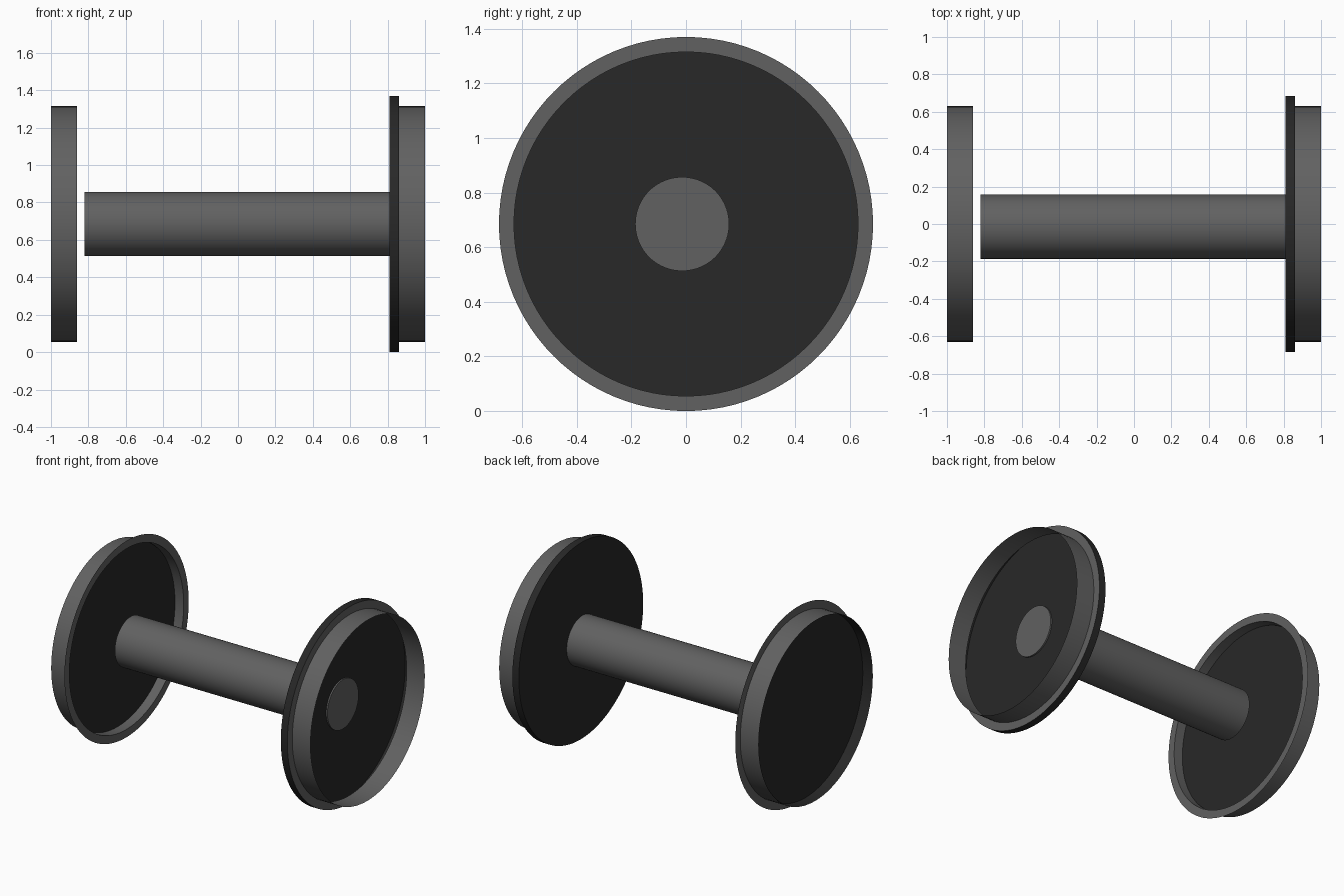
import bpy
import bmesh
from math import cos, sin, tau, radians

SIDES = 96
CENTRE_Z = 0.685
FLANGE_R, TREAD_R, AXLE_R = 0.685, 0.63, 0.172

old = bpy.data.objects.get("Cube")
if old:
    bpy.data.objects.remove(old, do_unlink=True)


def make_material(name, value):
    mat = bpy.data.materials.new(name)
    colour = (value, value, value, 1)
    mat.diffuse_color = colour
    mat.use_nodes = True
    bsdf = next(n for n in mat.node_tree.nodes if n.type == 'BSDF_PRINCIPLED')
    bsdf.inputs["Base Color"].default_value = colour
    return mat


steel = make_material("grey steel", 0.12)
dark = make_material("dark iron", 0.021)


def revolve(name, profile, mat, y=0.0):
    """Turn a profile of (x, radius) points around the axle line."""
    bm = bmesh.new()
    rings = []
    for x, r in profile:
        if r == 0:
            rings.append([bm.verts.new((x, 0, 0))] * SIDES)
        else:
            rings.append([bm.verts.new((x, r * cos(tau * i / SIDES), r * sin(tau * i / SIDES)))
                          for i in range(SIDES)])
    for a, b in zip(rings, rings[1:]):
        for i in range(SIDES):
            j = (i + 1) % SIDES
            corners = dict.fromkeys((a[i], a[j], b[j], b[i]))
            bm.faces.new(list(corners))
    mesh = bpy.data.meshes.new(name)
    bm.to_mesh(mesh)
    bm.free()
    mesh.materials.append(mat)
    obj = bpy.data.objects.new(name, mesh)
    obj.location = (0, y, CENTRE_Z)
    bpy.context.collection.objects.link(obj)
    bpy.ops.object.select_all(action='DESELECT')
    obj.select_set(True)
    bpy.context.view_layer.objects.active = obj
    bpy.ops.object.shade_smooth_by_angle(angle=radians(30))
    return obj


# Axle, set slightly off centre
revolve("axle", [(-0.82, 0), (-0.82, AXLE_R), (0.82, AXLE_R), (0.82, 0)], steel, y=-0.014)

# Left wheel: dark flange pan, grey flange face and open tread
revolve("left_flange_pan", [(0.81, 0), (0.81, FLANGE_R), (0.86, FLANGE_R)], dark)
revolve("left_tread", [(0.86, FLANGE_R), (0.86, TREAD_R), (1, TREAD_R)], steel)

# Right wheel: grey tread with thin flange, dark web recessed inside
revolve("right_tread", [(-1, TREAD_R), (-0.86, TREAD_R), (-0.86, FLANGE_R)], steel)
web_r = TREAD_R - 0.003
revolve("right_web", [(-0.925, 0), (-0.925, web_r), (-1, web_r)], dark)
